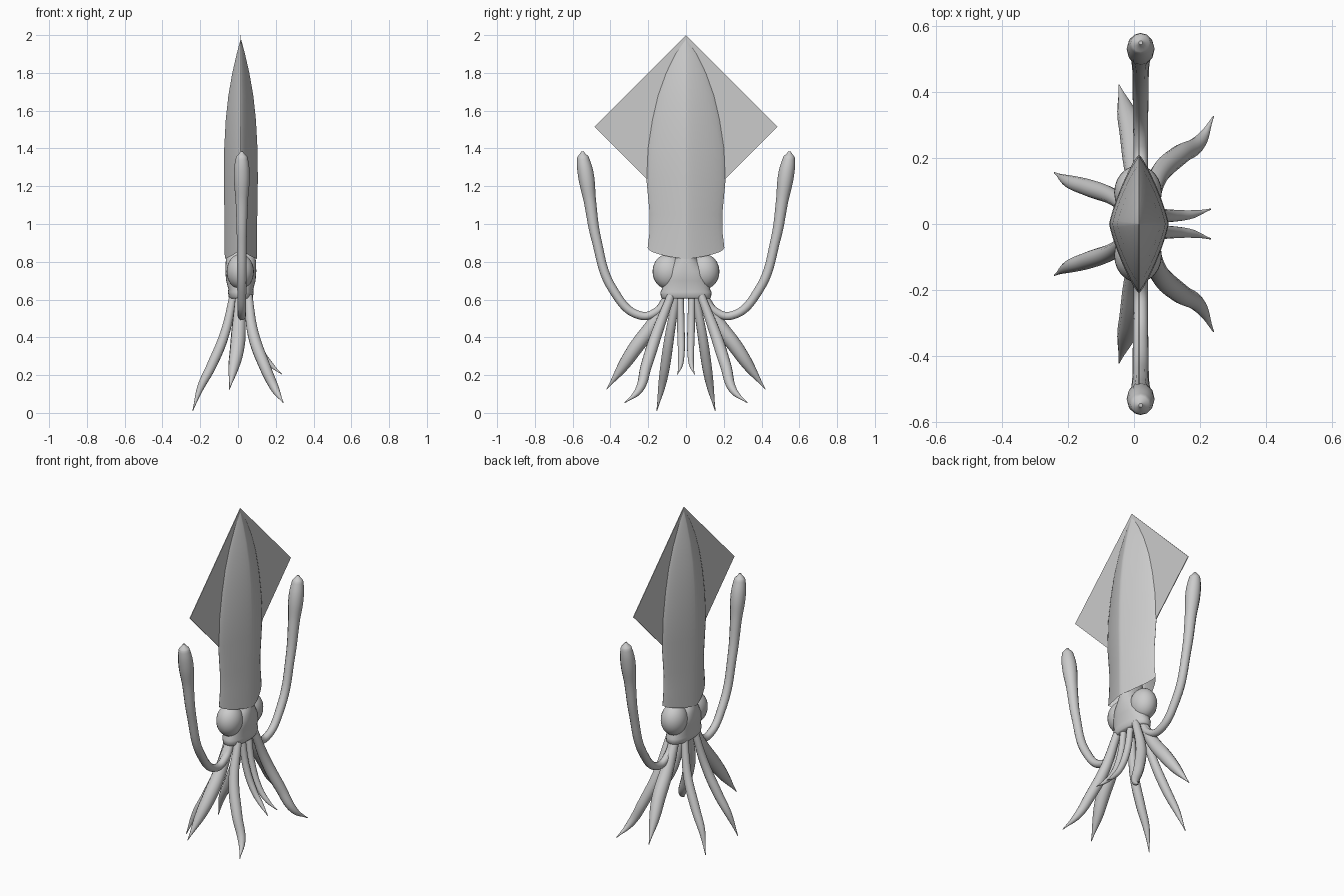
import bpy, bmesh, math

if "Cube" in bpy.data.objects:
    bpy.data.objects.remove(bpy.data.objects["Cube"], do_unlink=True)

skin = bpy.data.materials.new("grey_skin")
skin.use_nodes = True
grey = (0.6, 0.6, 0.6, 1)
skin.diffuse_color = grey
skin.node_tree.nodes["Principled BSDF"].inputs["Base Color"].default_value = grey
CX = 0.015  # body axis


def smooth(ob, angle):
    bpy.ops.object.select_all(action="DESELECT")
    ob.select_set(True)
    bpy.context.view_layer.objects.active = ob
    bpy.ops.object.shade_smooth_by_angle(angle=math.radians(angle))


def add_mesh(name, bm):
    bmesh.ops.recalc_face_normals(bm, faces=bm.faces[:])
    me = bpy.data.meshes.new(name)
    bm.to_mesh(me)
    bm.free()
    me.materials.append(skin)
    ob = bpy.data.objects.new(name, me)
    bpy.context.collection.objects.link(ob)
    return ob


def loft(name, levels, power, sides=32, dip=0.0, cap_bottom=True, angle=35):
    """Stack of superellipse rings given as (z, half x, half y)."""
    bm = bmesh.new()
    rings = []
    for i, (z, hx, hy) in enumerate(levels):
        ring = []
        for k in range(sides):
            a = 2 * math.pi * k / sides
            c, s = math.cos(a), math.sin(a)
            x = math.copysign(abs(c) ** power, c) * hx
            y = math.copysign(abs(s) ** power, s) * hy
            drop = dip * abs(c) if i == 0 else 0
            ring.append(bm.verts.new((CX + x, y, z - drop)))
        rings.append(ring)
    for a, b in zip(rings, rings[1:]):
        for k in range(sides):
            n = (k + 1) % sides
            bm.faces.new((a[k], a[n], b[n], b[k]))
    bm.faces.new(rings[-1])
    if cap_bottom:
        bm.faces.new(rings[0])
    ob = add_mesh(name, bm)
    smooth(ob, angle)
    return ob


def limb(name, points, side):
    """Tapered tube through (x, y, z, radius) points, mirrored by side."""
    cu = bpy.data.curves.new(name, "CURVE")
    cu.dimensions = "3D"
    cu.bevel_depth = 1
    cu.bevel_resolution = 4
    cu.resolution_u = 8
    cu.use_fill_caps = True
    sp = cu.splines.new("BEZIER")
    sp.radius_interpolation = "CARDINAL"
    sp.bezier_points.add(len(points) - 1)
    for p, (x, y, z, r) in zip(sp.bezier_points, points):
        p.co = (x, y * side, z)
        p.radius = r
        p.handle_left_type = p.handle_right_type = "AUTO"
    cu.materials.append(skin)
    ob = bpy.data.objects.new(name, cu)
    bpy.context.collection.objects.link(ob)
    bpy.ops.object.select_all(action="DESELECT")
    ob.select_set(True)
    bpy.context.view_layer.objects.active = ob
    bpy.ops.object.convert(target="MESH")
    smooth(bpy.context.object, 60)


# Mantle: hollow, diamond-sectioned and pointed, with a dipped lower rim
loft("mantle", [
    (0.875, 0.085, 0.203), (0.95, 0.086, 0.194), (1.05, 0.087, 0.192),
    (1.24, 0.09, 0.21), (1.4, 0.088, 0.203), (1.55, 0.08, 0.18),
    (1.68, 0.066, 0.15), (1.8, 0.045, 0.107), (1.9, 0.022, 0.058),
    (1.975, 0.002, 0.006)], power=1.65, dip=0.06, cap_bottom=False)

# Fin: thin diamond plate through the mantle
bm = bmesh.new()
half = 0.485
outline = [(0, 2.0), (half, 2 - half), (0, 2 - 2 * half), (-half, 2 - half)]
plate = bm.faces.new([bm.verts.new((CX - 0.002, y, z)) for y, z in outline])
top = bmesh.ops.extrude_face_region(bm, geom=[plate])["geom"]
bmesh.ops.translate(bm, vec=(0.004, 0, 0),
                    verts=[v for v in top if isinstance(v, bmesh.types.BMVert)])
add_mesh("fin", bm)

# Head with a rim at the arm crown and a neck reaching into the mantle
loft("head", [
    (0.605, 0.058, 0.125), (0.612, 0.064, 0.133), (0.64, 0.068, 0.135),
    (0.655, 0.066, 0.127), (0.7, 0.078, 0.125), (0.75, 0.082, 0.11),
    (0.8, 0.08, 0.07), (0.84, 0.075, 0.045), (0.92, 0.068, 0.04)],
    power=0.9, angle=60)

for side, word in ((1, "back"), (-1, "front")):
    # Bulging eye lobe
    bm = bmesh.new()
    bmesh.ops.create_uvsphere(bm, u_segments=24, v_segments=16, radius=1)
    bmesh.ops.scale(bm, vec=(0.072, 0.082, 0.093), verts=bm.verts[:])
    bmesh.ops.translate(bm, vec=(0.012, side * 0.095, 0.748), verts=bm.verts[:])
    smooth(add_mesh(word + "_eye_lobe", bm), 60)

    # Long feeding tentacle ending in a club
    limb(word + "_tentacle", [
        (0.02, 0.09, 0.62, 0.022), (0.02, 0.15, 0.54, 0.022),
        (0.02, 0.24, 0.515, 0.022), (0.02, 0.385, 0.65, 0.024),
        (0.02, 0.475, 0.92, 0.026), (0.02, 0.51, 1.13, 0.033),
        (0.02, 0.53, 1.26, 0.042), (0.02, 0.546, 1.355, 0.03),
        (0.02, 0.548, 1.385, 0.006)], side)

    # Four arms, fanning out below the head
    limb(word + "_outer_arm", [
        (0.01, 0.09, 0.62, 0.025), (0.005, 0.175, 0.47, 0.036),
        (-0.005, 0.27, 0.34, 0.038), (-0.025, 0.345, 0.23, 0.026),
        (-0.045, 0.42, 0.125, 0.002)], side)
    limb(word + "_left_arm", [
        (0.055, 0.08, 0.62, 0.022), (0.08, 0.155, 0.42, 0.03),
        (0.14, 0.21, 0.25, 0.03), (0.2, 0.25, 0.12, 0.021),
        (0.24, 0.325, 0.053, 0.002)], side)
    limb(word + "_right_arm", [
        (-0.025, 0.05, 0.62, 0.02), (-0.07, 0.085, 0.42, 0.025),
        (-0.14, 0.11, 0.25, 0.026), (-0.2, 0.13, 0.13, 0.018),
        (-0.24, 0.155, 0.01, 0.002)], side)
    limb(word + "_inner_arm", [
        (0.05, 0.03, 0.62, 0.018), (0.075, 0.027, 0.45, 0.02),
        (0.125, 0.025, 0.32, 0.018), (0.18, 0.03, 0.25, 0.012),
        (0.232, 0.045, 0.205, 0.002)], side)
